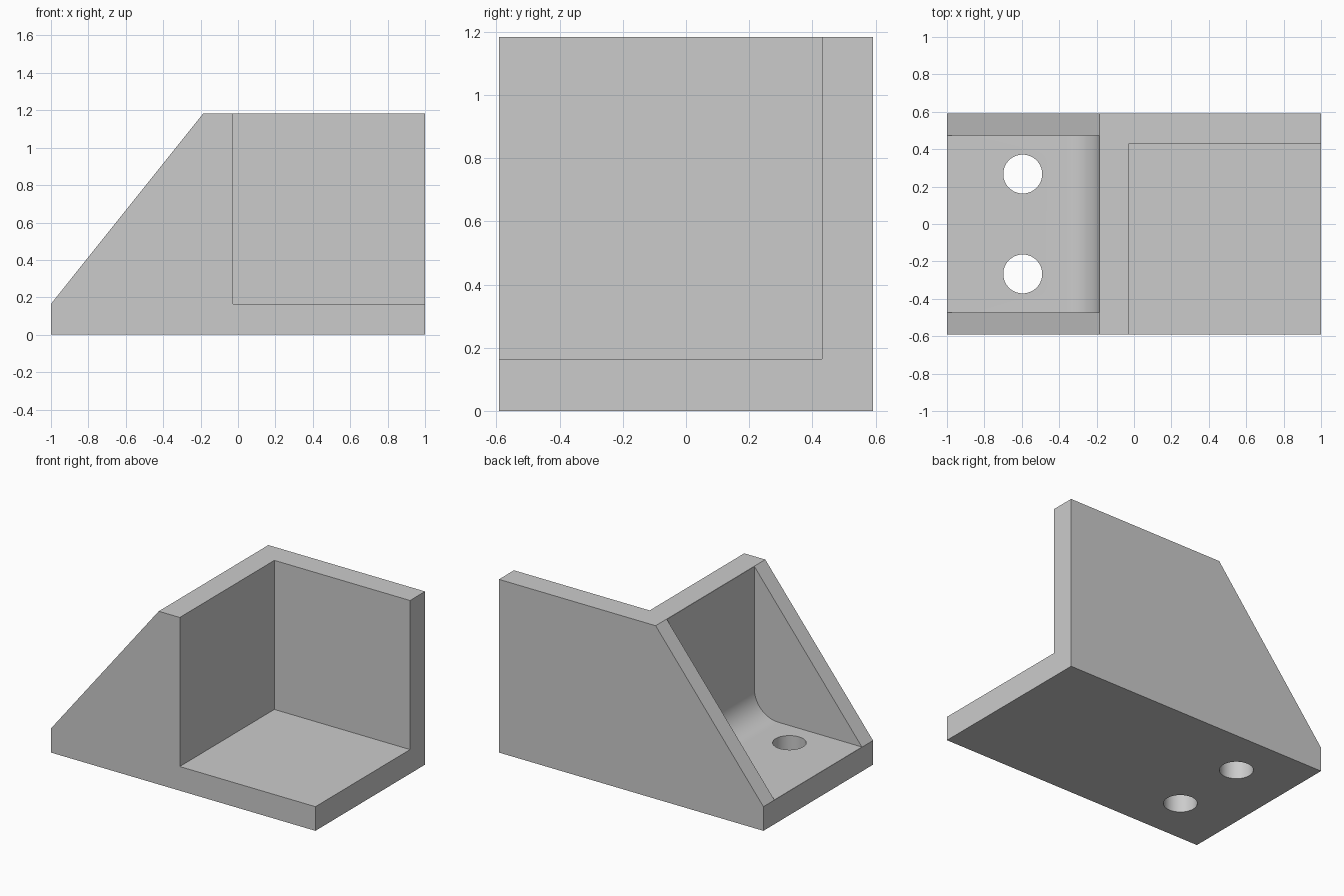
import bpy
import bmesh
from math import sin, cos, pi, radians

cube = bpy.data.objects.get("Cube")
if cube:
    bpy.data.objects.remove(cube, do_unlink=True)

HALF_WIDTH, HEIGHT = 0.592, 1.184
PLATE = 0.165            # base plate and wall thickness
SLOPE_TOP = -0.185       # where the slope reaches the top
FILLET = 0.18

grey = bpy.data.materials.new("light grey")
grey.use_nodes = True
colour = (0.6, 0.6, 0.6, 1)
grey.diffuse_color = colour
grey.node_tree.nodes["Principled BSDF"].inputs["Base Color"].default_value = colour


def extrude_profile(name, profile, y0, y1):
    """Solid made from an x-z profile swept along y."""
    bm = bmesh.new()
    face = bm.faces.new([bm.verts.new((x, y0, z)) for x, z in profile])
    swept = bmesh.ops.extrude_face_region(bm, geom=[face])["geom"]
    verts = [v for v in swept if isinstance(v, bmesh.types.BMVert)]
    bmesh.ops.translate(bm, verts=verts, vec=(0, y1 - y0, 0))
    bmesh.ops.recalc_face_normals(bm, faces=bm.faces[:])
    mesh = bpy.data.meshes.new(name)
    bm.to_mesh(mesh)
    bm.free()
    mesh.materials.append(grey)
    obj = bpy.data.objects.new(name, mesh)
    bpy.context.collection.objects.link(obj)
    return obj


def cut(target, cutter):
    cutter.hide_render = True
    mod = target.modifiers.new("cut", 'BOOLEAN')
    mod.operation = 'DIFFERENCE'
    mod.solver = 'EXACT'
    mod.object = cutter
    bpy.context.view_layer.objects.active = target
    bpy.ops.object.modifier_apply(modifier=mod.name)
    bpy.data.objects.remove(cutter, do_unlink=True)


# Bracket body with the sloped end
bracket = extrude_profile("corner_bracket", [
    (-1, 0), (1, 0), (1, HEIGHT), (SLOPE_TOP, HEIGHT), (-1, PLATE)],
    -HALF_WIDTH, HALF_WIDTH)

# Open front corner, leaving floor, back wall and cross wall
inner = -0.026
cut(bracket, extrude_profile("corner_cutter", [
    (inner, PLATE), (1.5, PLATE), (1.5, 1.5), (inner, 1.5)], -1, 0.43))

# Pocket between the two sloped ribs, rounded where floor meets wall
wall, floor = SLOPE_TOP - 0.001, PLATE + 0.001
arc = [(wall - FILLET + FILLET * sin(a), floor + FILLET - FILLET * cos(a))
       for a in (i * pi / 32 for i in range(17))]
cut(bracket, extrude_profile("pocket_cutter",
    [(-1.5, floor)] + arc + [(wall, 1.5), (-1.5, 1.5)], -0.473, 0.473))

# Bolt holes
for side in (-1, 1):
    bpy.ops.mesh.primitive_cylinder_add(
        vertices=64, radius=0.104, depth=1, location=(-0.595, side * 0.267, 0))
    drill = bpy.context.object
    drill.data.materials.append(grey)
    cut(bracket, drill)

# Smooth the fillet and holes, keep the corners sharp
bpy.ops.object.select_all(action='DESELECT')
bracket.select_set(True)
bpy.context.view_layer.objects.active = bracket
bpy.ops.object.shade_smooth_by_angle(angle=radians(30))
